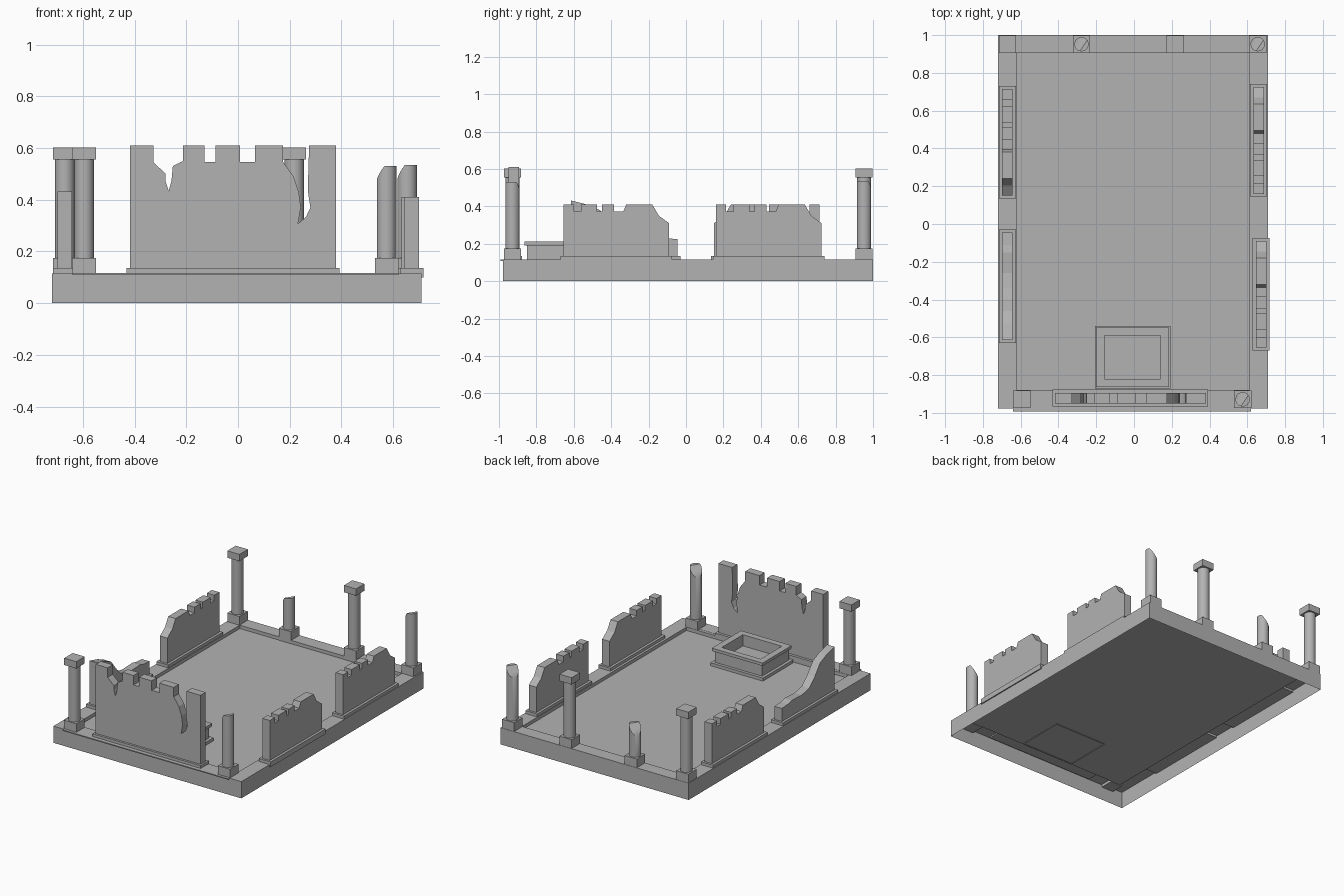
import bpy, bmesh
from mathutils import Vector, Matrix

cube = bpy.data.objects.get("Cube")
if cube:
    bpy.data.objects.remove(cube)

stone = bpy.data.materials.new("grey_stone")
stone.use_nodes = True
GREY = (0.45, 0.45, 0.45, 1)
stone.diffuse_color = GREY
bsdf = stone.node_tree.nodes["Principled BSDF"]
bsdf.inputs["Base Color"].default_value = GREY
bsdf.inputs["Roughness"].default_value = 0.9

CURB, FLOOR, PLINTH = 0.115, 0.092, 0.135


def finish(name, bm, smooth=False, fix_normals=True):
    if fix_normals:
        bmesh.ops.recalc_face_normals(bm, faces=bm.faces)
    mesh = bpy.data.meshes.new(name)
    bm.to_mesh(mesh)
    bm.free()
    mesh.materials.append(stone)
    obj = bpy.data.objects.new(name, mesh)
    bpy.context.collection.objects.link(obj)
    if smooth:
        bpy.ops.object.select_all(action='DESELECT')
        obj.select_set(True)
        bpy.context.view_layer.objects.active = obj
        bpy.ops.object.shade_smooth_by_angle(angle=0.7)
    return obj


def box(name, x, y, z):
    bm = bmesh.new()
    bmesh.ops.create_cube(bm, size=1)
    size = (x[1] - x[0], y[1] - y[0], z[1] - z[0])
    mid = [sum(r) / 2 for r in (x, y, z)]
    bm.transform(Matrix.Translation(mid) @ Matrix.Diagonal((*size, 1)))
    return finish(name, bm)


def stepped(name, rings):
    """Open-bottomed shell through rectangles (x0, x1, y0, y1, z), last one filled."""
    bm = bmesh.new()
    loops = [[bm.verts.new((x, y, z)) for x, y in ((a, c), (b, c), (b, d), (a, d))]
             for a, b, c, d, z in rings]
    for low, high in zip(loops, loops[1:]):
        for i in range(4):
            j = (i + 1) % 4
            bm.faces.new((low[i], low[j], high[j], high[i]))
    bm.faces.new(loops[-1])
    return finish(name, bm, fix_normals=False)


def wall(name, profile, place, thick=0.056):
    """Extrude an outline (along, z); place maps (along, depth, z) to the model."""
    bm = bmesh.new()
    outline = [(profile[0][0], PLINTH)] + profile + [(profile[-1][0], PLINTH)]
    face = bm.faces.new([bm.verts.new(place(a, -thick / 2, z)) for a, z in outline])
    moved = bmesh.ops.extrude_face_region(bm, geom=[face])["geom"]
    shift = Vector(place(0, thick, 0)) - Vector(place(0, 0, 0))
    bmesh.ops.translate(bm, vec=shift,
                        verts=[v for v in moved if isinstance(v, bmesh.types.BMVert)])
    return finish(name, bm)


def pillar(name, x, y, top=None):
    """Square pedestal and round shaft, capped when top is None, else broken off."""
    h = 0.046
    box(name + "_pedestal", (x - h, x + h), (y - h, y + h), (0.09, 0.175))
    bm = bmesh.new()
    end = top or 0.56
    bmesh.ops.create_cone(bm, cap_ends=True, segments=24, radius1=0.038, radius2=0.038,
                          depth=end - 0.17,
                          matrix=Matrix.Translation((x, y, (end + 0.17) / 2)))
    if top:
        cut = bmesh.ops.bisect_plane(bm, geom=bm.verts[:] + bm.edges[:] + bm.faces[:],
                                     plane_co=(x + 0.012, y - 0.006, top),
                                     plane_no=(-0.75, 0.5, 0.7), clear_outer=True)
        rim = [e for e in bm.edges if e.is_boundary]
        bmesh.ops.holes_fill(bm, edges=rim)
    finish(name + "_shaft", bm, smooth=True)
    if not top:
        box(name + "_cap", (x - h, x + h), (y - h, y + h), (0.555, 0.602))


# Base: hollow underneath, raised curb around a sunken floor
OUT, IN = (-0.72, 0.71, -0.978, 1.0), (-0.622, 0.612, -0.88, 0.908)
stepped("base", [(*OUT, 0), (*OUT, CURB), (*IN, CURB), (*IN, FLOOR)])
box("front_ledge", (-0.64, 0.62), (-0.992, -0.9), (0.109, 0.116))

# Pillars
pillar("back_left_pillar", -0.67, 0.952)
pillar("back_short_pillar", -0.278, 0.952, 0.39)
pillar("back_middle_pillar", 0.218, 0.952)
pillar("back_right_pillar", 0.655, 0.952, 0.535)
pillar("front_left_pillar", -0.595, -0.928)
pillar("front_right_pillar", 0.575, -0.928, 0.53)

# Front wall: battlements with two cracks
T, N = 0.61, 0.545
front = [(-0.418, T), (-0.327, T), (-0.327, N), (-0.28, 0.50), (-0.28, 0.47),
         (-0.268, 0.433), (-0.257, 0.475), (-0.252, 0.53), (-0.213, N + 0.005),
         (-0.213, T), (-0.13, T), (-0.13, N), (-0.087, N), (-0.087, T), (0.008, T),
         (0.008, N), (0.066, N), (0.066, T), (0.175, T), (0.175, N), (0.215, 0.49),
         (0.235, 0.43), (0.243, 0.37), (0.232, 0.307), (0.263, 0.333), (0.28, 0.37),
         (0.27, 0.435), (0.275, T), (0.38, T)]
wall("front_wall", front, lambda a, d, z: (a, -0.922 + d, z))
box("front_wall_plinth", (-0.432, 0.392), (-0.965, -0.876), (0.1, PLINTH))

# Side walls: one battlement outline reused, plus a collapsed one
T, N = 0.41, 0.372
side = [(-0.655, T), (-0.6, T), (-0.6, N), (-0.562, N), (-0.562, T), (-0.475, T),
        (-0.475, N), (-0.45, N), (-0.45, T), (-0.385, T), (-0.385, N), (-0.335, N),
        (-0.32, T), (-0.18, T), (-0.145, 0.35), (-0.09, 0.31)]
fallen = [(-0.615, 0.432), (-0.53, 0.41), (-0.46, 0.38), (-0.4, 0.305), (-0.34, 0.25),
          (-0.26, 0.235), (-0.15, 0.24), (-0.11, 0.23), (-0.045, 0.225)]
for name, x, outline, flip, off in (
        ("right_front_wall", 0.673, side, 1, 0),
        ("right_back_wall", 0.66, side, 1, 0.815),
        ("left_back_wall", -0.671, side, -1, 0.06),
        ("left_front_wall", -0.671, fallen, 1, 0)):
    wall(name, outline, lambda a, d, z: (x + d, flip * a + off, z))
    ends = sorted(flip * p[0] + off for p in (outline[0], outline[-1]))
    box(name + "_plinth", (x - 0.045, x + 0.045),
        (ends[0] - 0.015, ends[1] + 0.015), (0.1, PLINTH))


# Basin: foot plate, body, overhanging lip and sunken inside
def rect(half_x, half_y, z):
    return (-0.007 - half_x, -0.007 + half_x, -0.705 - half_y, -0.705 + half_y, z)


stepped("basin", [rect(0.2, 0.165, FLOOR - 0.005), rect(0.2, 0.165, 0.113),
                  rect(0.18, 0.145, 0.113), rect(0.18, 0.145, 0.192),
                  rect(0.193, 0.158, 0.192), rect(0.193, 0.158, 0.212),
                  rect(0.148, 0.115, 0.212), rect(0.148, 0.115, 0.135)])
